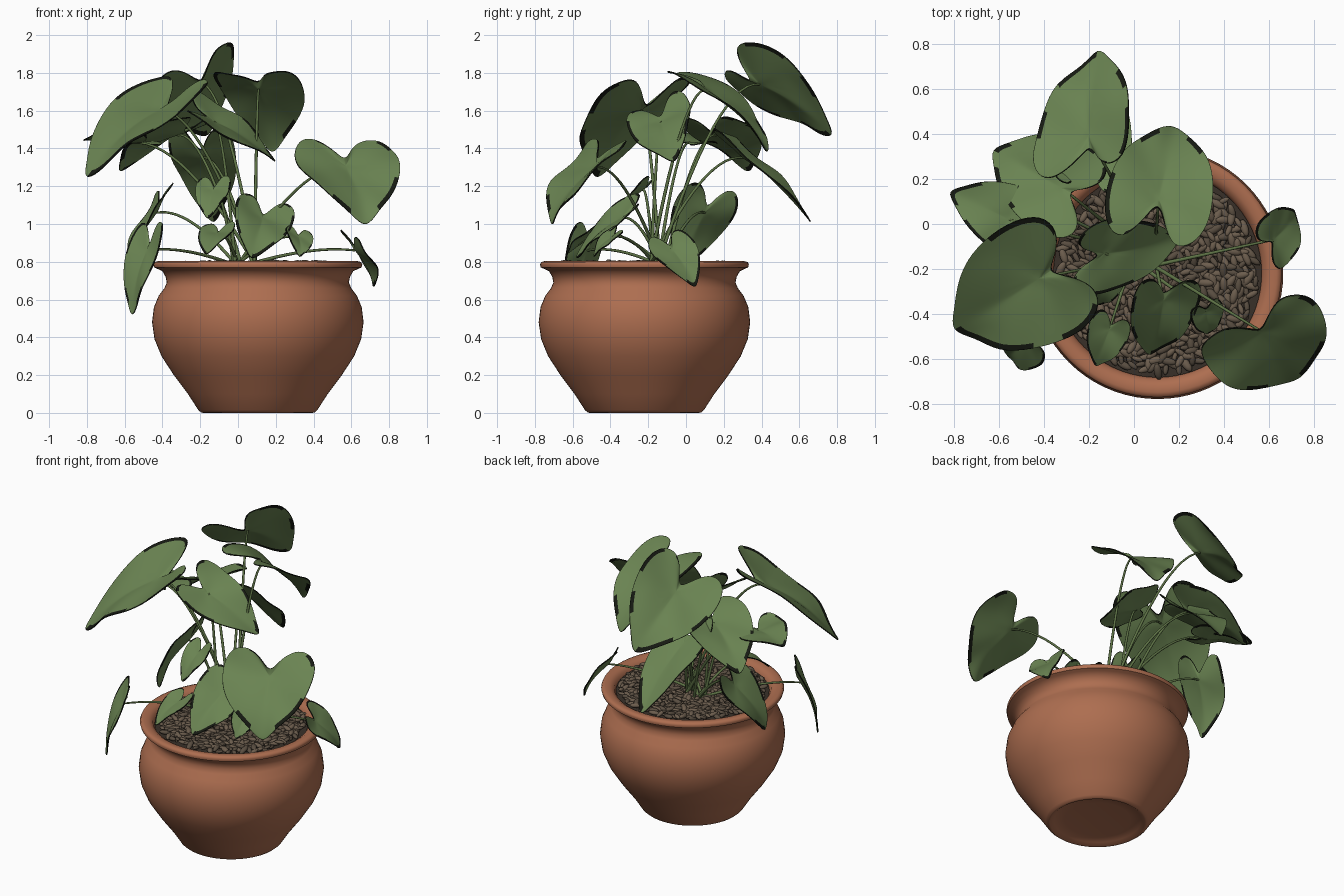
import bpy, bmesh, math, random
from mathutils import Vector, Matrix

random.seed(4)
if "Cube" in bpy.data.objects:
    bpy.data.objects.remove(bpy.data.objects["Cube"], do_unlink=True)


def material(name, rgb):
    m = bpy.data.materials.new(name)
    m.use_nodes = True
    m.diffuse_color = (*rgb, 1)
    shader = m.node_tree.nodes["Principled BSDF"]
    shader.inputs["Base Color"].default_value = (*rgb, 1)
    shader.inputs["Roughness"].default_value = 0.8
    return m


TERRACOTTA = material("terracotta", (0.42, 0.155, 0.08))
LEAF = material("leaf green", (0.145, 0.23, 0.085))
EDGE = material("dark leaf edge", (0.008, 0.01, 0.006))
STEM = material("stem green", (0.11, 0.17, 0.06))
STONE = material("brown stone", (0.15, 0.11, 0.075))
STONE_DARK = material("dark stone", (0.1, 0.075, 0.052))
SOIL = material("soil", (0.04, 0.03, 0.022))

POT_X, POT_Y = 0.105, -0.22


def add_mesh(name, bm, mats):
    bmesh.ops.recalc_face_normals(bm, faces=bm.faces)
    mesh = bpy.data.meshes.new(name)
    bm.to_mesh(mesh)
    bm.free()
    for m in mats:
        mesh.materials.append(m)
    ob = bpy.data.objects.new(name, mesh)
    bpy.context.collection.objects.link(ob)
    bpy.ops.object.select_all(action='DESELECT')
    ob.select_set(True)
    bpy.context.view_layer.objects.active = ob
    bpy.ops.object.shade_smooth_by_angle(angle=math.radians(50))
    return ob


def lathe(name, profile, mat, steps=72):
    bm = bmesh.new()
    verts = [bm.verts.new((r, 0, z)) for r, z in profile]
    edges = [bm.edges.new(p) for p in zip(verts, verts[1:])]
    bmesh.ops.spin(bm, geom=verts + edges, cent=(0, 0, 0), axis=(0, 0, 1),
                   angle=2 * math.pi, steps=steps)
    bmesh.ops.remove_doubles(bm, verts=bm.verts, dist=0.0005)
    ob = add_mesh(name, bm, [mat])
    ob.location = (POT_X, POT_Y, 0)


# Pot: shallow recessed foot, round belly, narrow neck and rolled rim
lathe("pot", [(0, 0.025), (0.2, 0.024), (0.265, 0.016), (0.288, 0), (0.3, 0.002),
              (0.315, 0.015), (0.37, 0.1), (0.445, 0.2), (0.51, 0.3),
              (0.547, 0.39), (0.56, 0.48), (0.55, 0.56), (0.525, 0.62),
              (0.495, 0.66), (0.482, 0.69), (0.488, 0.72), (0.505, 0.75),
              (0.53, 0.762), (0.549, 0.77), (0.553, 0.785), (0.547, 0.798),
              (0.53, 0.803), (0.5, 0.8), (0.475, 0.785), (0.462, 0.75),
              (0.46, 0.7)], TERRACOTTA)
lathe("soil", [(0, 0.765), (0.464, 0.765)], SOIL)

# Gravel: flattened, elongated stones scattered over the soil
bm = bmesh.new()
for i in range(650):
    r, a = 0.44 * math.sqrt((i + 0.5) / 650), i * math.radians(137.508)
    size = random.uniform(0.75, 1.25)
    place = (Matrix.Translation((POT_X + r * math.cos(a), POT_Y + r * math.sin(a),
                                 0.775 + random.uniform(0, 0.018)))
             @ Matrix.Rotation(random.uniform(0, math.pi), 4, 'Z')
             @ Matrix.Rotation(random.uniform(-0.4, 0.4), 4, 'Y')
             @ Matrix.Diagonal((0.034 * size, 0.015 * size, 0.012 * size, 1)))
    stone = bmesh.ops.create_icosphere(bm, subdivisions=2, radius=1, matrix=place)
    shade = random.random() < 0.4
    for f in {f for v in stone["verts"] for f in v.link_faces}:
        f.material_index = int(shade)
add_mesh("gravel", bm, [STONE, STONE_DARK])

# Half outline of a heart-shaped leaf: (sideways, along the midrib)
HALF = [(0.14, 0.86), (0.32, 0.64), (0.45, 0.38), (0.52, 0.08), (0.52, -0.2),
        (0.43, -0.41), (0.25, -0.45), (0.1, -0.27)]
OUTLINE = ([(0, 1.06)] + HALF + [(0, -0.05)]
           + [(-s, v) for s, v in reversed(HALF)])


def leaf(name, base, tip, width, roll, curl=0):
    axis = tip - base
    side = axis.cross(Vector((0, 0, 1))).normalized()
    side.rotate(Matrix.Rotation(math.radians(roll), 3, axis.normalized()))
    normal = side.cross(axis).normalized()
    phase = random.uniform(0, 6)
    bm = bmesh.new()

    def point(s, v, k):
        arch = 0.3 * max(v, 0) * (1 - v) * axis.length
        fold = 0.16 * abs(s) * width - curl * min(v, 0) ** 2
        ripple = 0.05 * width * k * k * math.sin(phase + 7 * v + 5 * s)
        return bm.verts.new(base + axis * v + side * s * width
                            + normal * (arch + fold + ripple))

    rings = [[point(s * k, v * k, k) for s, v in OUTLINE]
             for k in (0.3, 0.65, 0.97, 1)]
    centre = point(0, 0, 0)
    count = len(OUTLINE)
    for i in range(count):
        j = (i + 1) % count
        bm.faces.new((centre, rings[0][i], rings[0][j]))
        for inner, outer in zip(rings, rings[1:]):
            f = bm.faces.new((inner[i], outer[i], outer[j], inner[j]))
        # Patches of the narrow outer band are withered
        f.material_index = int(random.random() < 0.4)
    ob = add_mesh(name, bm, [LEAF, EDGE])
    sub = ob.modifiers.new("soften", 'SUBSURF')
    sub.levels = sub.render_levels = 2
    thick = ob.modifiers.new("thickness", 'SOLIDIFY')
    thick.thickness = 0.006
    thick.offset = 0
    thick.material_offset_rim = 1


def stem(name, base):
    # Rises out of the shared crown, then arches over into the leaf
    a = random.uniform(0, 2 * math.pi)
    root = Vector((0.04 + 0.06 * math.cos(a), -0.16 + 0.05 * math.sin(a), 0.77))
    bend = root.lerp(base, 0.6)
    bend.z = base.z + 0.03
    curve = bpy.data.curves.new(name, 'CURVE')
    curve.dimensions = '3D'
    curve.bevel_depth = 0.0085
    curve.bevel_resolution = 2
    curve.use_fill_caps = True
    spline = curve.splines.new('POLY')
    steps = 14
    spline.points.add(steps)
    for i, p in enumerate(spline.points):
        t = i / steps
        co = root * (1 - t) ** 2 + bend * 2 * t * (1 - t) + base * t * t
        p.co = (*co, 1)
        p.radius = 1.15 - 0.5 * t
    curve.materials.append(STEM)
    ob = bpy.data.objects.new(name, curve)
    bpy.context.collection.objects.link(ob)
    bpy.ops.object.select_all(action='DESELECT')
    ob.select_set(True)
    bpy.context.view_layer.objects.active = ob
    bpy.ops.object.convert(target='MESH')
    bpy.ops.object.shade_smooth()


# Each leaf: stem joint, tip, width, roll about the midrib in degrees, and
# for some a downward curl of the lobes
LEAVES = {
    "top_back": ((-.2, .39, 1.74), (-.16, .77, 1.47), .5, -38),
    "upper_back": ((.11, .11, 1.71), (.18, .43, 1.38), .46, 4, .5),
    "upper_centre": ((-.13, -.13, 1.54), (.19, -.06, 1.32), .34, 28),
    "large_right": ((-.42, -.24, 1.6), (-.8, -.47, 1.25), .56, -8),
    "right_back": ((-.32, .16, 1.47), (-.63, .33, 1.29), .43, 0),
    "right_side": ((-.56, .02, 1.43), (-.82, .14, 1.43), .3, 10),
    "low_back": ((-.19, .3, 1.35), (-.13, .65, 1), .34, 0),
    "low_right_side": ((-.43, .1, 1.06), (-.57, -.03, .76), .32, 30),
    "hanging_right": ((-.48, -.52, .86), (-.56, -.59, .52), .24, 0),
    "hanging_left": ((.62, -.07, .86), (.72, .05, .67), .24, 30),
    "large_left": ((.57, -.48, 1.3), (.68, -.71, 1), .55, 5),
    "front_centre": ((.13, -.34, 1.03), (.07, -.58, .82), .31, -25),
    "front_right_small": ((-.11, -.47, .95), (-.17, -.63, .84), .18, 0),
    "front_left_small": ((.32, -.39, .93), (.33, -.49, .83), .15, -20),
    "inner_front": ((-.13, -.23, 1.18), (-.16, -.36, 1.03), .18, 0),
}
for label, (base, tip, *shape) in LEAVES.items():
    base, tip = Vector(base), Vector(tip)
    leaf(label + "_leaf", base, tip, *shape)
    stem(label + "_stem", base)
